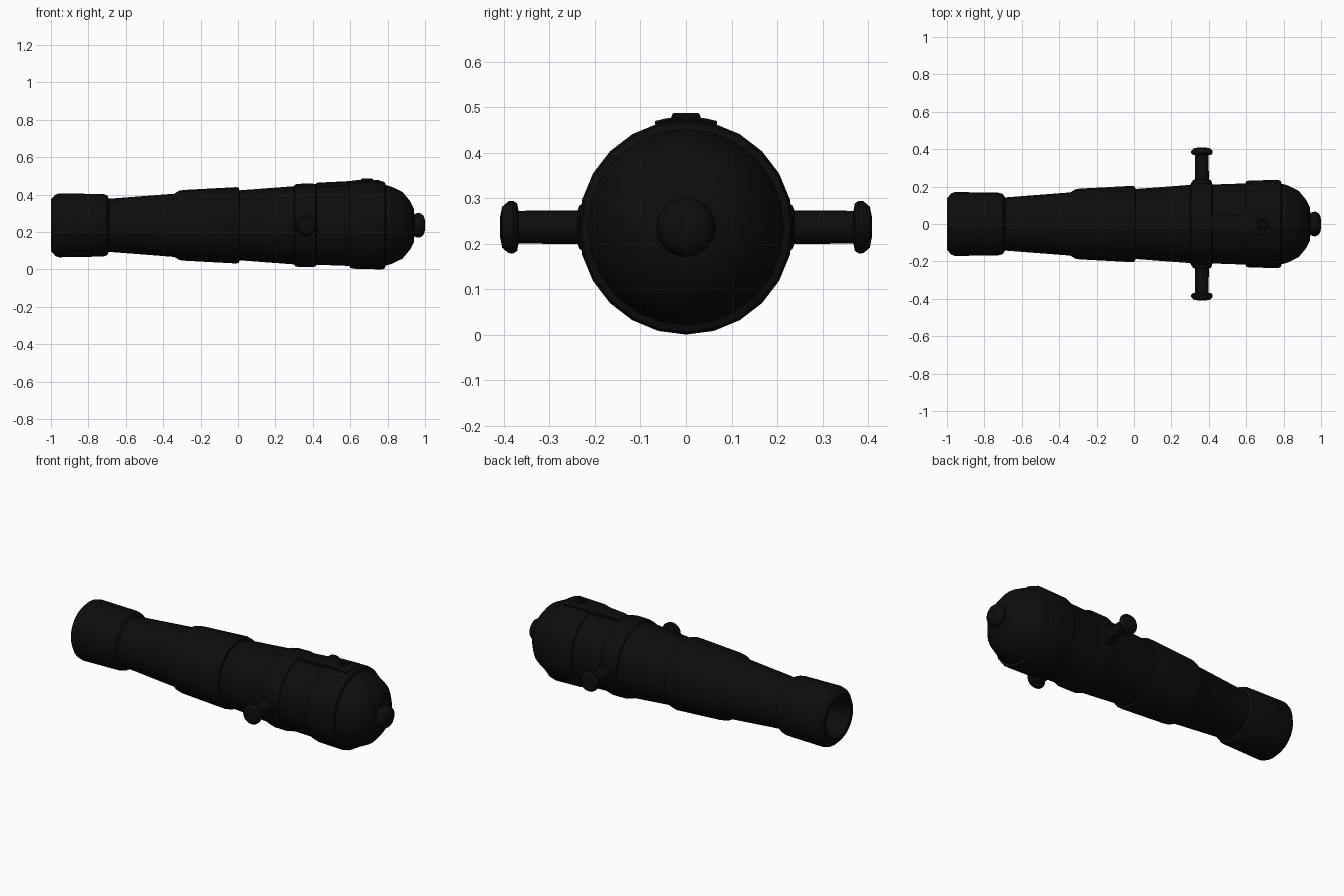
import bpy, bmesh, math
from mathutils import Matrix, Vector

if "Cube" in bpy.data.objects:
    bpy.data.objects.remove(bpy.data.objects["Cube"])

CZ = 0.236  # height of the barrel axis

iron = bpy.data.materials.new("black iron")
iron.diffuse_color = (0.004, 0.004, 0.004, 1)
iron.use_nodes = True
iron.node_tree.nodes["Principled BSDF"].inputs["Base Color"].default_value = iron.diffuse_color


def finish(name, bm, angle=35):
    bmesh.ops.remove_doubles(bm, verts=bm.verts, dist=1e-5)
    bmesh.ops.recalc_face_normals(bm, faces=bm.faces)
    me = bpy.data.meshes.new(name)
    bm.to_mesh(me)
    bm.free()
    ob = bpy.data.objects.new(name, me)
    me.materials.append(iron)
    bpy.context.collection.objects.link(ob)
    bpy.ops.object.select_all(action='DESELECT')
    ob.select_set(True)
    bpy.context.view_layer.objects.active = ob
    bpy.ops.object.shade_smooth_by_angle(angle=math.radians(angle))
    return ob


def lathe(name, profile, sides, axis='X', origin=(0, 0, CZ), closed=False):
    """Spin (distance along axis, radius) points about the axis."""
    bm = bmesh.new()
    rings = []
    for d, r in profile:
        ring = []
        for i in range(sides):
            a = 2 * math.pi * i / sides
            u, v = r * math.cos(a), r * math.sin(a)
            p = {'X': (d, v, u), 'Y': (v, d, u), 'Z': (u, v, d)}[axis]
            ring.append(bm.verts.new(Vector(p) + Vector(origin)))
        rings.append(ring)
    pairs = list(zip(rings, rings[1:]))
    if closed:
        pairs.append((rings[-1], rings[0]))
    for a, b in pairs:
        for i in range(sides):
            j = (i + 1) % sides
            bm.faces.new((a[i], a[j], b[j], b[i]))
    if not closed:
        bm.faces.new(rings[0])
        bm.faces.new(rings[-1])
    return finish(name, bm)


# barrel: bore, muzzle, stepped tapering chase, reinforce bands, rounded breech
lathe("barrel", [
    (-0.45, 0.095), (-0.96, 0.095), (-1.0, 0.112), (-1.0, 0.138),
    (-0.975, 0.165), (-0.955, 0.171), (-0.72, 0.167), (-0.70, 0.16), (-0.69, 0.142),
    (-0.34, 0.169), (-0.315, 0.185), (-0.29, 0.189), (-0.01, 0.204), (0.005, 0.2),
    (0.008, 0.187), (0.30, 0.209), (0.305, 0.218), (0.32, 0.222), (0.40, 0.223),
    (0.415, 0.219), (0.42, 0.211), (0.595, 0.217), (0.60, 0.228), (0.615, 0.232),
    (0.77, 0.236), (0.785, 0.23), (0.79, 0.215), (0.82, 0.207), (0.88, 0.178),
    (0.92, 0.13), (0.94, 0.09), (0.945, 0.04)], 24)

# knob behind the breech
lathe("breech_knob", [
    (0.92, 0.075), (0.938, 0.052), (0.945, 0.057), (0.955, 0.065), (0.97, 0.066),
    (0.988, 0.056), (0.997, 0.04), (1.0, 0.02)], 16)

# side pivots with collar and flared end cap
for side, label in ((-1, "front"), (1, "back")):
    lathe(label + "_trunnion", [(side * d, r) for d, r in (
        (0.15, 0.056), (0.222, 0.055), (0.235, 0.047), (0.238, 0.037), (0.368, 0.036),
        (0.371, 0.052), (0.38, 0.058), (0.39, 0.057), (0.404, 0.045), (0.409, 0.02))],
        16, 'Y', (0.363, 0, CZ))

# tapered vent plate curved over the top of the breech
bm = bmesh.new()
loops = []
for x, w, r in ((0.415, 0.042, 0.221), (0.425, 0.042, 0.228), (0.59, 0.056, 0.236),
                (0.64, 0.06, 0.242), (0.75, 0.068, 0.243), (0.76, 0.068, 0.238)):
    top, low = [], []
    for k in range(7):
        a = (k / 3 - 1) * math.asin(w / r)
        s, c = math.sin(a), math.cos(a)
        top.append(bm.verts.new((x, r * s, CZ + r * c)))
        low.append(bm.verts.new((x, 0.2 * s, CZ + 0.2 * c)))
    loops.append(top + low[::-1])
for a, b in zip(loops, loops[1:]):
    for i in range(len(a)):
        j = (i + 1) % len(a)
        bm.faces.new((a[i], a[j], b[j], b[i]))
bm.faces.new(loops[0])
bm.faces.new(loops[-1])
finish("vent_plate", bm)

# raised ring around the touch hole
lathe("vent_ring", [(0.465, 0.033), (0.483, 0.031), (0.487, 0.027), (0.487, 0.016),
                    (0.465, 0.013)], 12, 'Z', (0.69, 0, 0), closed=True)
